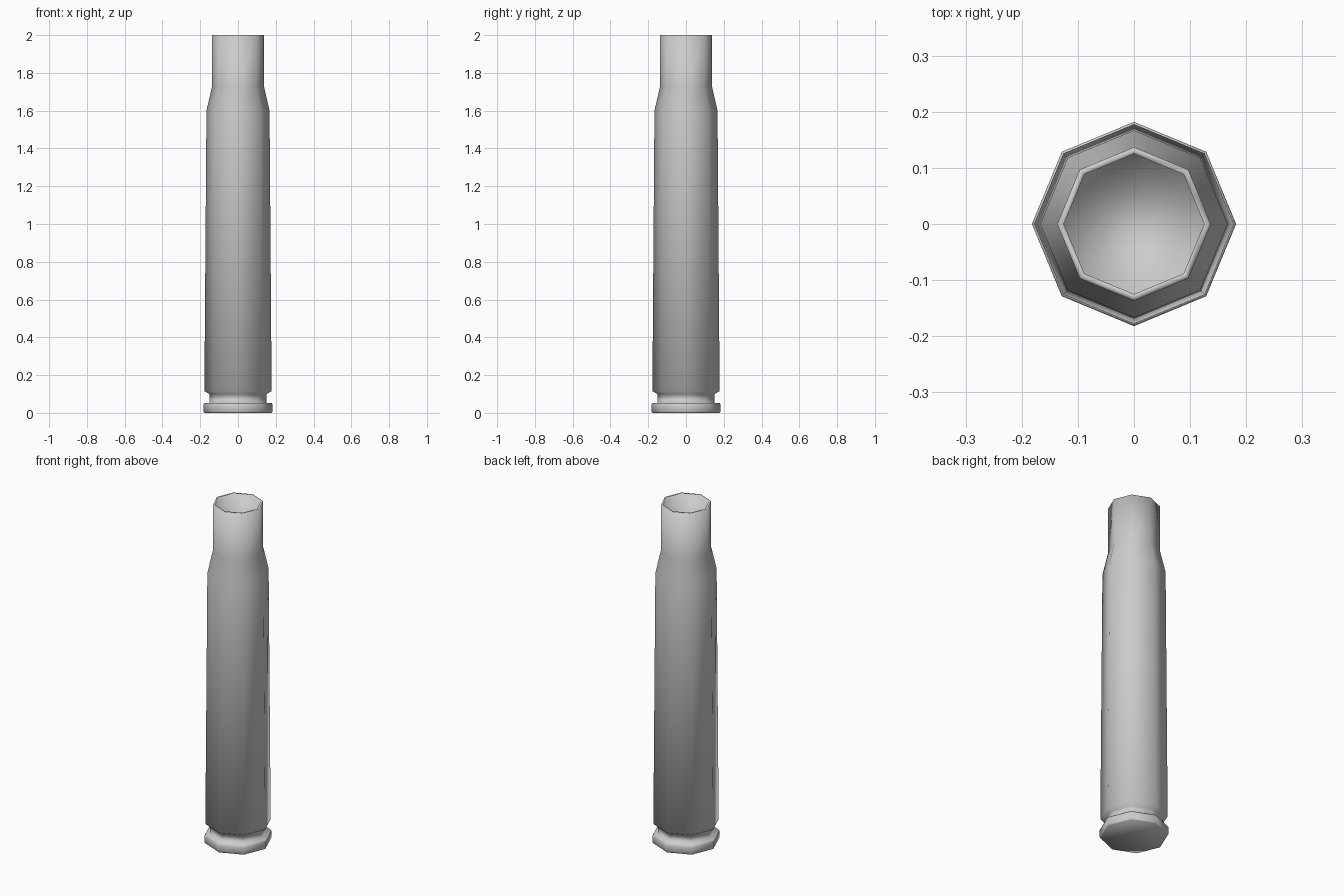
import bpy, bmesh
from math import cos, sin, pi

if "Cube" in bpy.data.objects:
    bpy.data.objects.remove(bpy.data.objects["Cube"])

SIDES = 8

# Profile (radius, height): base, rim, groove, tapered body, shoulder, neck, mouth, cavity
profile = [
    (0.178, 0.0), (0.182, 0.006), (0.182, 0.047), (0.178, 0.052),
    (0.152, 0.052), (0.152, 0.10), (0.178, 0.115),
    (0.167, 1.60), (0.137, 1.73), (0.137, 2.0),
    (0.125, 2.0), (0.125, 1.73), (0.125, 0.15),
]

bm = bmesh.new()
rings = [[bm.verts.new((r * cos(2 * pi * i / SIDES), r * sin(2 * pi * i / SIDES), z))
          for i in range(SIDES)] for r, z in profile]

# Walls between neighbouring rings
for a, b in zip(rings, rings[1:]):
    for i in range(SIDES):
        j = (i + 1) % SIDES
        bm.faces.new((a[i], a[j], b[j], b[i]))

# Base underside and cavity floor
bm.faces.new(rings[0][::-1])
bm.faces.new(rings[-1])

for f in bm.faces:
    f.smooth = True
bmesh.ops.recalc_face_normals(bm, faces=bm.faces)

mesh = bpy.data.meshes.new("cartridge_case")
bm.to_mesh(mesh)
bm.free()
case = bpy.data.objects.new("cartridge_case", mesh)
bpy.context.collection.objects.link(case)
